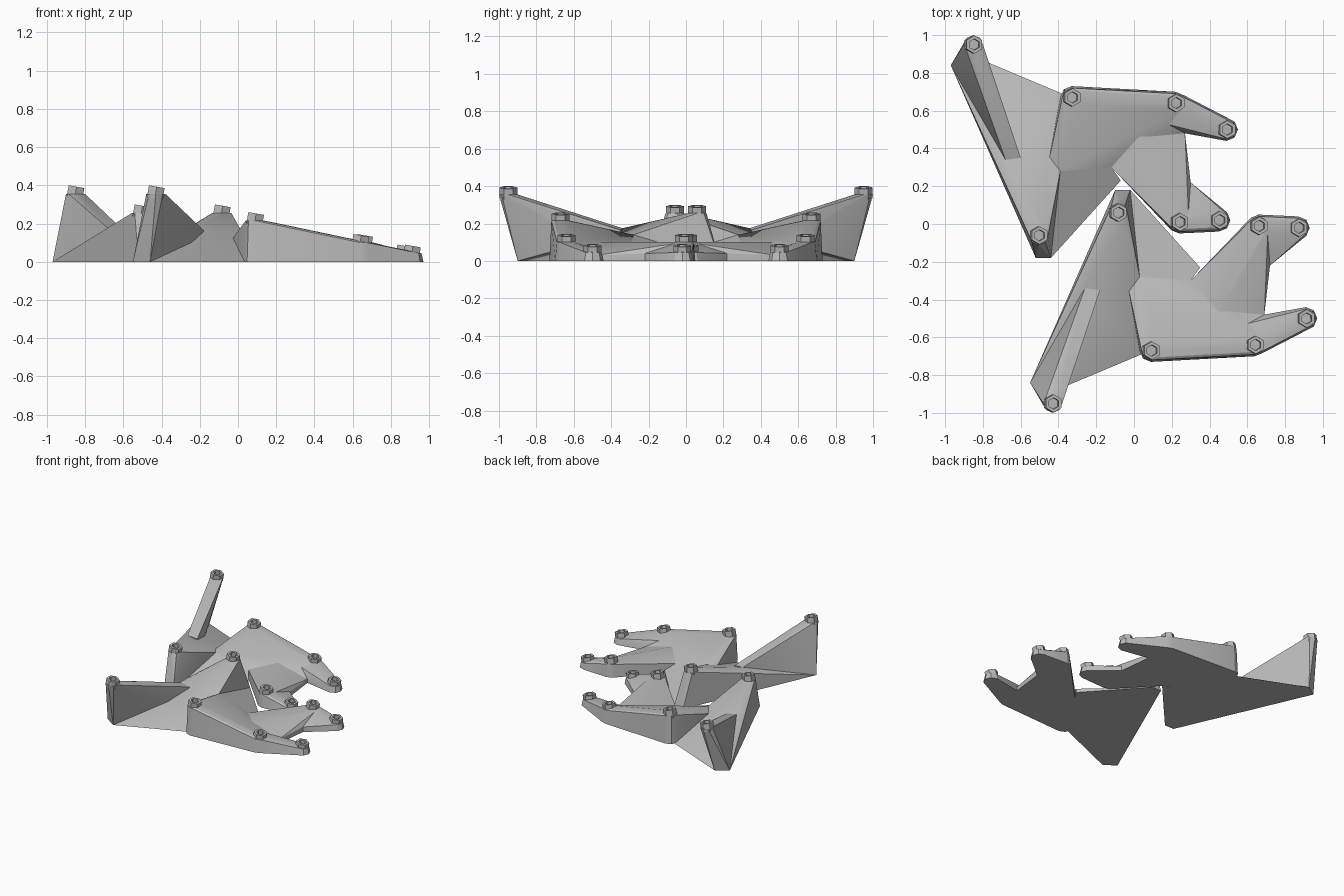
import bpy, bmesh
from math import radians, sin, cos, tau
from mathutils import Matrix, Vector

cube = bpy.data.objects.get("Cube")
if cube:
    bpy.data.objects.remove(cube)

grey = bpy.data.materials.new("plain grey")
grey.use_nodes = True
colour = (0.5, 0.5, 0.5, 1)
grey.diffuse_color = colour
grey.node_tree.nodes["Principled BSDF"].inputs["Base Color"].default_value = colour

# Raised round pads that carry the nuts
pads = {
    "fin": (-.43, -.95, .355),
    "peak": (-.085, .06, .255),
    "corner": (.09, -.67, .215),
    "outer_knuckle": (.64, -.64, .1),
    "outer_tip": (.91, -.5, .045),
    "inner_knuckle": (.66, -.01, .1),
    "inner_tip": (.87, -.02, .045),
}

# Single corners of the facets
corners = {
    "heel": (-.55, -.84, 0),
    "heel_side": (-.46, -.9, 0),
    "waist": (.04, -.69, 0),
    "peak_left": (-.1, .18, 0),
    "peak_right": (-.02, .18, 0),
    "ridge_left": (-.26, -.34, .175),
    "ridge_right": (-.18, -.35, .165),
    "valley": (-.03, -.34, .12),
    "saddle": (.03, -.28, .14),
    "notch": (.3, -.3, .07),
    "side_point": (.35, -.23, .03),
    "crook": (.69, -.48, .03),
    "thumb_root": (.72, -.22, .04),
    "palm_middle": (.4, -.55, .1),
    "finger_root": (.55, -.54, .09),
}

# Convex blocks, each spanned by the named pads and corners
blocks = {
    "tall_fin": "fin heel heel_side ridge_left ridge_right",
    "rear_web": "peak peak_left peak_right heel heel_side waist ridge_left saddle",
    "side_web": "peak_right saddle valley notch side_point",
    "palm": "corner waist valley saddle notch crook outer_knuckle",
    "inner_palm": "notch inner_knuckle thumb_root crook palm_middle",
    "outer_finger": "finger_root crook outer_knuckle outer_tip",
    "inner_finger": "thumb_root inner_knuckle inner_tip",
}


def place(point, side):
    """The rear half is the front half mirrored in y and shifted along x."""
    x, y, z = point
    return Vector((x, y, z)) if side == "front" else Vector((x - 0.42, -y, z))


def ring(point, radius, z):
    return [(point[0] + radius * cos(tau * i / 8), point[1] + radius * sin(tau * i / 8), z)
            for i in range(8)]


def outline(name):
    """All points a pad or corner adds, with its footprint on the ground."""
    if name in corners:
        x, y, z = corners[name]
        return [(x, y, z), (x, y, 0)] if z else [(x, y, 0)]
    pad = pads[name]
    points = ring(pad, 0.05, pad[2])
    if name != "fin":  # the fin leans out over its heel
        points += ring(pad, 0.06, 0)
    return points


def finish(name, bm):
    bmesh.ops.recalc_face_normals(bm, faces=bm.faces)
    mesh = bpy.data.meshes.new(name)
    bm.to_mesh(mesh)
    bm.free()
    mesh.materials.append(grey)
    obj = bpy.data.objects.new(name, mesh)
    bpy.context.collection.objects.link(obj)
    return obj


def block(name, side, members):
    bm = bmesh.new()
    for member in members.split():
        for point in outline(member):
            bm.verts.new(place(point, side))
    hull = bmesh.ops.convex_hull(bm, input=bm.verts)
    loose = {v for v in hull["geom_interior"] + hull["geom_unused"]
             if isinstance(v, bmesh.types.BMVert)}
    bmesh.ops.delete(bm, geom=list(loose), context="VERTS")
    bmesh.ops.dissolve_limit(bm, angle_limit=radians(1), verts=bm.verts, edges=bm.edges)
    obj = finish(f"{side}_{name}", bm)
    bpy.context.view_layer.objects.active = obj
    obj.select_set(True)
    bpy.ops.object.shade_smooth_by_angle(angle=radians(20))
    obj.select_set(False)


def nut(name, side, point):
    """Hexagonal nut with a recessed hole, tipped slightly along the slope."""
    bm = bmesh.new()
    bmesh.ops.create_cone(bm, cap_ends=True, segments=6, radius1=0.048,
                          radius2=0.048, depth=0.06)
    top = max(bm.faces, key=lambda f: f.calc_center_median().z)
    bmesh.ops.inset_region(bm, faces=[top], thickness=0.018)
    floor = bmesh.ops.extrude_discrete_faces(bm, faces=[top])["faces"][0]
    bmesh.ops.translate(bm, vec=(0, 0, -0.03), verts=floor.verts)
    tilt = Matrix.Rotation(radians(10), 4, "Y")
    bmesh.ops.transform(bm, verts=bm.verts,
                        matrix=Matrix.Translation(place(point, side)) @ tilt)
    finish(f"{side}_{name}_nut", bm)


for side in ("front", "rear"):
    for name, members in blocks.items():
        block(name, side, members)
    for name, (x, y, z) in pads.items():
        nut(name, side, (x, y, z + 0.008))
